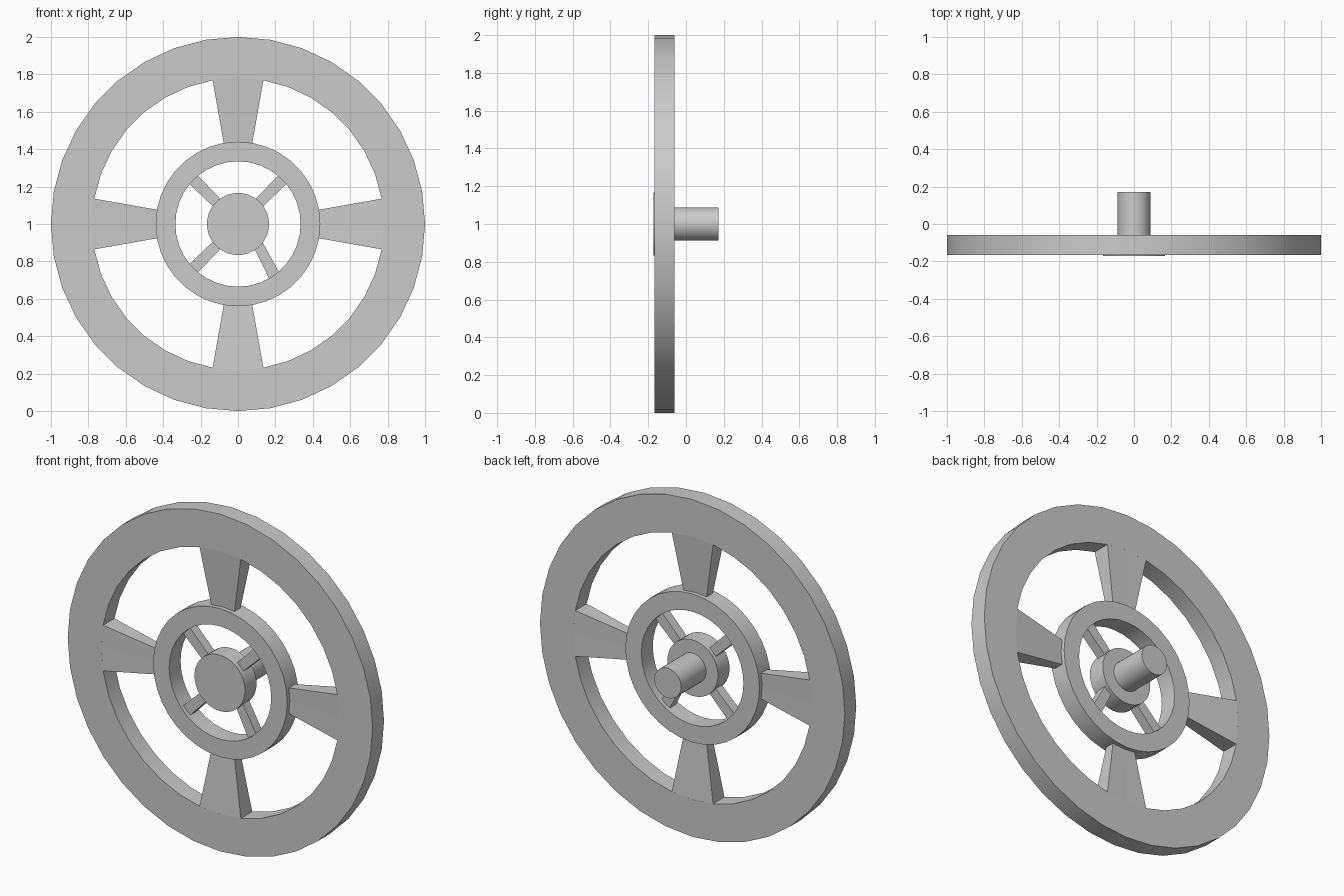
import bpy
import bmesh
from math import sin, cos, radians, pi

if "Cube" in bpy.data.objects:
    bpy.data.objects.remove(bpy.data.objects["Cube"])

CZ = 1.0          # height of the wheel centre
SIDES = 36
FRONT, BACK = -0.167, -0.06


def make(name, bm, smooth=False):
    bmesh.ops.recalc_face_normals(bm, faces=bm.faces)
    mesh = bpy.data.meshes.new(name)
    bm.to_mesh(mesh)
    bm.free()
    ob = bpy.data.objects.new(name, mesh)
    bpy.context.collection.objects.link(ob)
    if smooth:
        bpy.ops.object.select_all(action='DESELECT')
        ob.select_set(True)
        bpy.context.view_layer.objects.active = ob
        bpy.ops.object.shade_smooth_by_angle(angle=radians(30))
    return ob


def polar(r, a, y):
    return (r * sin(a), y, CZ + r * cos(a))


def ring(name, r_out, r_in, y0, y1):
    bm = bmesh.new()
    profile = [(r_out, y0), (r_out, y1), (r_in, y1), (r_in, y0)]
    loops = [[bm.verts.new(polar(r, 2 * pi * i / SIDES, y)) for r, y in profile]
             for i in range(SIDES)]
    for i in range(SIDES):
        a, b = loops[i], loops[(i + 1) % SIDES]
        for k in range(4):
            n = (k + 1) % 4
            bm.faces.new((a[k], a[n], b[n], b[k]))
    return make(name, bm, True)


def disc(name, r, y0, y1):
    bm = bmesh.new()
    ends = [[bm.verts.new(polar(r, 2 * pi * i / SIDES, y)) for i in range(SIDES)]
            for y in (y0, y1)]
    bm.faces.new(ends[0])
    bm.faces.new(ends[1])
    for i in range(SIDES):
        j = (i + 1) % SIDES
        bm.faces.new((ends[0][i], ends[0][j], ends[1][j], ends[1][i]))
    return make(name, bm, True)


def bridge(name, sections):
    # joins two outlines (inner end, outer end) into a closed solid
    bm = bmesh.new()
    a, b = [[bm.verts.new(p) for p in s] for s in sections]
    bm.faces.new(a)
    bm.faces.new(b)
    for i in range(len(a)):
        j = (i + 1) % len(a)
        bm.faces.new((a[i], a[j], b[j], b[i]))
    return make(name, bm)


# rim, inner ring, hub and axle
ring("rim", 1.0, 0.78, FRONT, BACK)
ring("inner_ring", 0.44, 0.335, FRONT, BACK)
disc("hub", 0.166, -0.171, BACK - 0.003)
disc("axle", 0.088, BACK - 0.01, 0.171)

# wide spokes: flush with the rim, thinner at the inner ring
for q in range(4):
    sections = []
    for r, recess in ((0.438, 0.025), (0.782, 0.0)):
        angles = [q * pi / 2 + radians(d) for d in (-10, 0, 10)]
        sections.append([polar(r, a, FRONT + recess) for a in angles] +
                        [polar(r, a, BACK - recess) for a in reversed(angles)])
    bridge("wide_spoke", sections)

# narrow diagonal spokes between hub and inner ring, the lower right one leaning
for inner, outer in ((45, 45), (136, 145), (225, 225), (315, 315)):
    sections = []
    for r, deg, half in ((0.155, inner, 0.028), (0.34, outer, 0.032)):
        a = radians(deg)
        cx, cz = r * sin(a), CZ + r * cos(a)
        tx, tz = cos(a) * half, -sin(a) * half
        sections.append([(cx + s * tx, y, cz + s * tz) for s, y in
                         ((-1, -0.143), (1, -0.143), (1, -0.085), (-1, -0.085))])
    bridge("narrow_spoke", sections)
